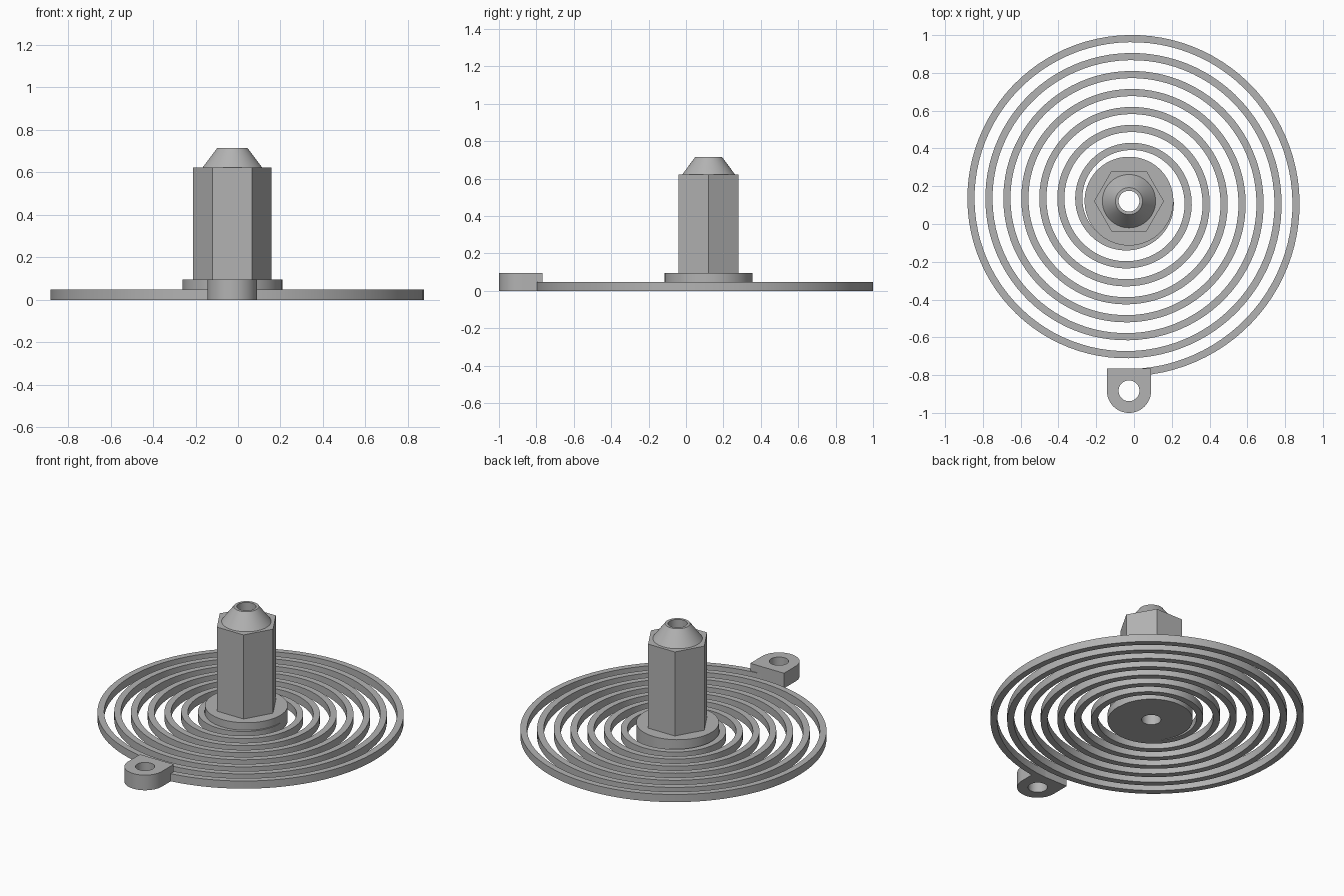
import bpy, bmesh
from math import cos, sin, pi, tau, radians

cube = bpy.data.objects.get("Cube")
if cube:
    bpy.data.objects.remove(cube, do_unlink=True)

HUB = (-0.0265, 0.121)
LUG = (-0.0265, -0.883)
HOLE = 0.055
SEGMENTS = 96

grey = bpy.data.materials.new("plain grey")
grey.use_nodes = True
grey.diffuse_color = (0.45, 0.45, 0.45, 1)
grey.node_tree.nodes["Principled BSDF"].inputs["Base Color"].default_value = grey.diffuse_color


def finish(name, bm, centre):
    bmesh.ops.recalc_face_normals(bm, faces=bm.faces)
    mesh = bpy.data.meshes.new(name)
    bm.to_mesh(mesh)
    bm.free()
    obj = bpy.data.objects.new(name, mesh)
    obj.location = (*centre, 0)
    mesh.materials.append(grey)
    bpy.context.collection.objects.link(obj)
    bpy.ops.object.select_all(action="DESELECT")
    obj.select_set(True)
    bpy.context.view_layer.objects.active = obj
    bpy.ops.object.shade_smooth_by_angle(angle=radians(25))


def bridge(bm, a, b, closed=True):
    """Join two matching rows of vertices with quads."""
    n = len(a)
    for i in range(n if closed else n - 1):
        j = (i + 1) % n
        bm.faces.new((a[i], a[j], b[j], b[i]))


# Outlines: distance from the axis at each angle
def circle(radius):
    return lambda a: radius


def hexagon(radius):
    return lambda a: radius * cos(pi / 6) / cos(a % (pi / 3) - pi / 6)


def tab(radius):
    return lambda a: radius / max(abs(cos(a)), sin(a)) if sin(a) > 0 else radius


def bored_solid(name, centre, profile):
    """Loft a closed run of (outline, height) rings around a through hole."""
    bm = bmesh.new()
    angles = [tau * i / SEGMENTS for i in range(SEGMENTS)]
    rings = [[bm.verts.new((f(a) * cos(a), f(a) * sin(a), z)) for a in angles]
             for f, z in profile]
    for i, ring in enumerate(rings):
        bridge(bm, ring, rings[(i + 1) % len(rings)])
    finish(name, bm, centre)


# Flange, hexagonal post and conical tip in one bored body
bored_solid("hub_post", HUB, [
    (circle(HOLE), 0), (circle(0.235), 0), (circle(0.235), 0.095),
    (hexagon(0.185), 0.095), (hexagon(0.185), 0.622),
    (circle(0.141), 0.622), (circle(0.0715), 0.715), (circle(HOLE), 0.715)])

# Mounting lug with a round end and a square end
bored_solid("mounting_lug", LUG, [
    (circle(HOLE), 0), (tab(0.117), 0), (tab(0.117), 0.095), (circle(HOLE), 0.095)])

# Flat spiral spring winding inward from the lug to the flange
TURNS, PITCH, OUTER, WIDTH, HEIGHT = 7.25, 0.0952, 0.927, 0.038, 0.048
bm = bmesh.new()
rows = [[], [], [], []]
steps = int(TURNS * SEGMENTS)
for i in range(steps + 1):
    t = i / SEGMENTS
    a = tau * t - pi / 2
    r = OUTER - PITCH * t
    section = ((r, 0), (r, HEIGHT), (r - WIDTH, HEIGHT), (r - WIDTH, 0))
    for row, (d, z) in zip(rows, section):
        row.append(bm.verts.new((d * cos(a), d * sin(a), z)))
for i in range(4):
    bridge(bm, rows[i], rows[(i + 1) % 4], closed=False)
for end in (0, -1):
    bm.faces.new([row[end] for row in rows])
finish("spiral_spring", bm, HUB)
